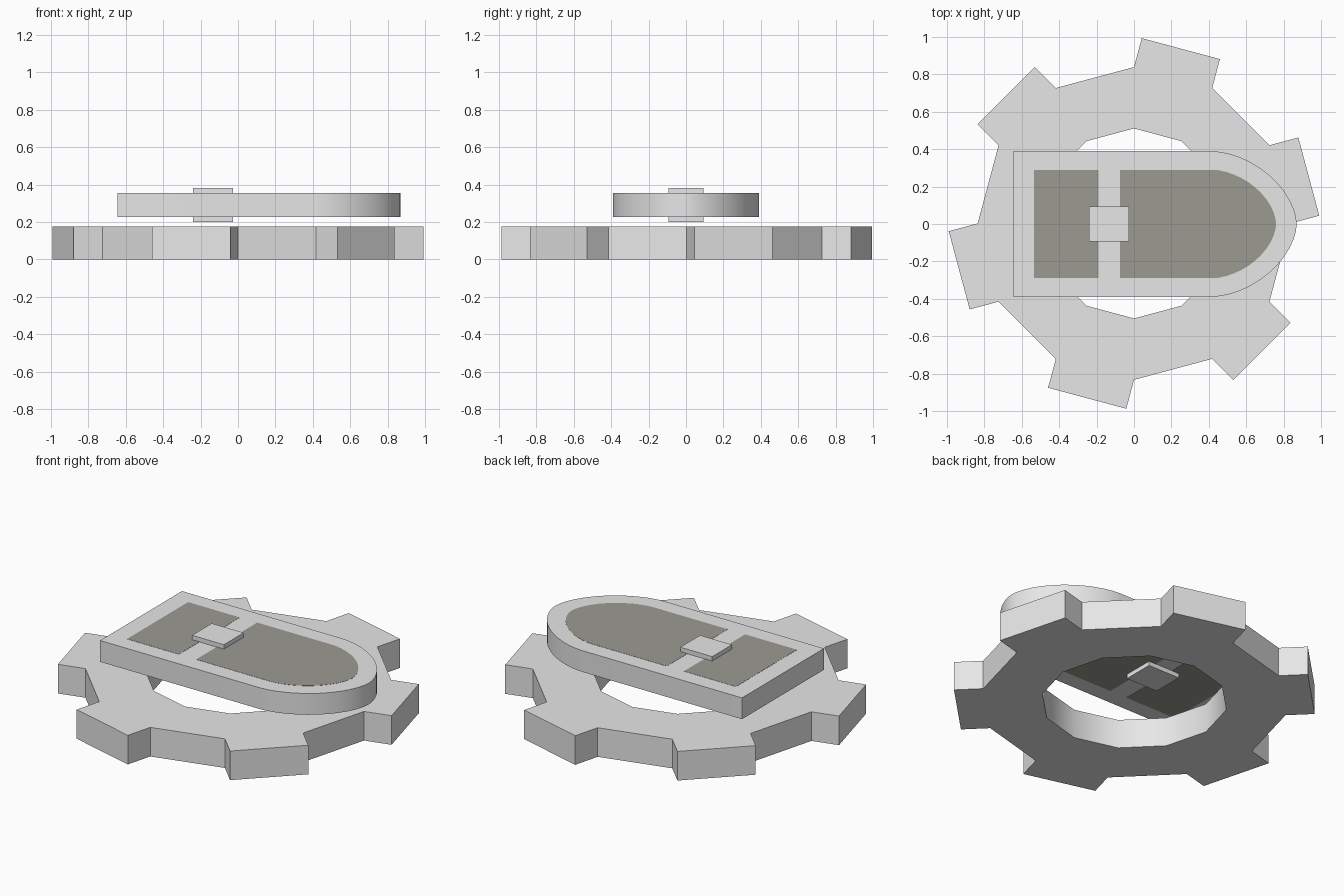
import bpy, bmesh, math
from mathutils import Vector

if "Cube" in bpy.data.objects:
    bpy.data.objects.remove(bpy.data.objects["Cube"])


def material(name, rgb):
    m = bpy.data.materials.new(name)
    m.diffuse_color = (*rgb, 1)
    m.use_nodes = True
    m.node_tree.nodes["Principled BSDF"].inputs["Base Color"].default_value = m.diffuse_color
    return m


grey = material("light grey", (0.8, 0.8, 0.8))
dark = material("dark warm grey", (0.33, 0.325, 0.29))


def finish(name, bm, mat, smooth=None):
    bmesh.ops.recalc_face_normals(bm, faces=bm.faces)
    me = bpy.data.meshes.new(name)
    bm.to_mesh(me)
    bm.free()
    ob = bpy.data.objects.new(name, me)
    bpy.context.collection.objects.link(ob)
    me.materials.append(mat)
    if smooth:
        bpy.context.view_layer.objects.active = ob
        ob.select_set(True)
        bpy.ops.object.shade_smooth_by_angle(angle=math.radians(smooth))
        ob.select_set(False)
    return ob


def prism(bm, pts, z0, z1):
    lo = [bm.verts.new((x, y, z0)) for x, y in pts]
    hi = [bm.verts.new((x, y, z1)) for x, y in pts]
    n = len(pts)
    bm.faces.new(lo)
    bm.faces.new(hi)
    for i in range(n):
        j = (i + 1) % n
        bm.faces.new((lo[i], lo[j], hi[j], hi[i]))


def polar(r, deg):
    return Vector((r * math.cos(math.radians(deg)), r * math.sin(math.radians(deg))))


# Gear ring: twelve-sided ring, every second side pushed out as a tooth
H = 0.175
bm = bmesh.new()


def level(p, z):
    return bm.verts.new((p.x, p.y + 0.003, z))


for i in range(12):
    a, b = 30 * i, 30 * (i + 1)
    outer = [polar(0.836, a), polar(0.836, b)]
    if i % 2 == 0:
        push = polar(0.16, a + 15)
        outer = [outer[0], outer[0] + push, outer[1] + push, outer[1]]
    loop = [polar(0.508, a)] + outer + [polar(0.508, b)]
    lo = [level(p, 0) for p in loop]
    hi = [level(p, H) for p in loop]
    bm.faces.new(lo)
    bm.faces.new(hi)
    n = len(loop)
    for k in list(range(1, n - 2)) + [n - 1]:
        j = (k + 1) % n
        bm.faces.new((lo[k], lo[j], hi[j], hi[k]))
bmesh.ops.remove_doubles(bm, verts=bm.verts, dist=1e-4)
finish("gear_ring", bm, grey, 31)


# Plate outline: square at the back, rounded to a soft point at the front
def bullet(x0, x1, x2, w, p=1.75, n=24):
    pts = [(x0, w), (x0, -w)]
    for i in range(n + 1):
        t = -math.pi / 2 + math.pi * i / n
        c, s = max(math.cos(t), 0), math.sin(t)
        pts.append((x1 + (x2 - x1) * c ** (2 / p),
                    w * math.copysign(abs(s) ** (2 / p), s)))
    return pts


Z0, Z1 = 0.227, 0.355
bm = bmesh.new()
prism(bm, bullet(-0.645, 0.42, 0.87, 0.389), Z0, Z1)
finish("plate", bm, grey, 30)

# Dark panels on both faces of the plate
for side, za, zb in (("top", Z1 - 0.002, Z1 + 0.001), ("bottom", Z0 - 0.001, Z0 + 0.002)):
    bm = bmesh.new()
    prism(bm, bullet(-0.075, 0.42, 0.76, 0.29), za, zb)
    finish(side + "_front_panel", bm, dark)
    bm = bmesh.new()
    prism(bm, [(-0.535, -0.29), (-0.19, -0.29), (-0.19, 0.29), (-0.535, 0.29)], za, zb)
    finish(side + "_rear_panel", bm, dark)

# Square hub block through the crossbar
bm = bmesh.new()
prism(bm, [(-0.24, -0.094), (-0.028, -0.094), (-0.028, 0.094), (-0.24, 0.094)], 0.2, 0.382)
finish("hub_block", bm, grey)
